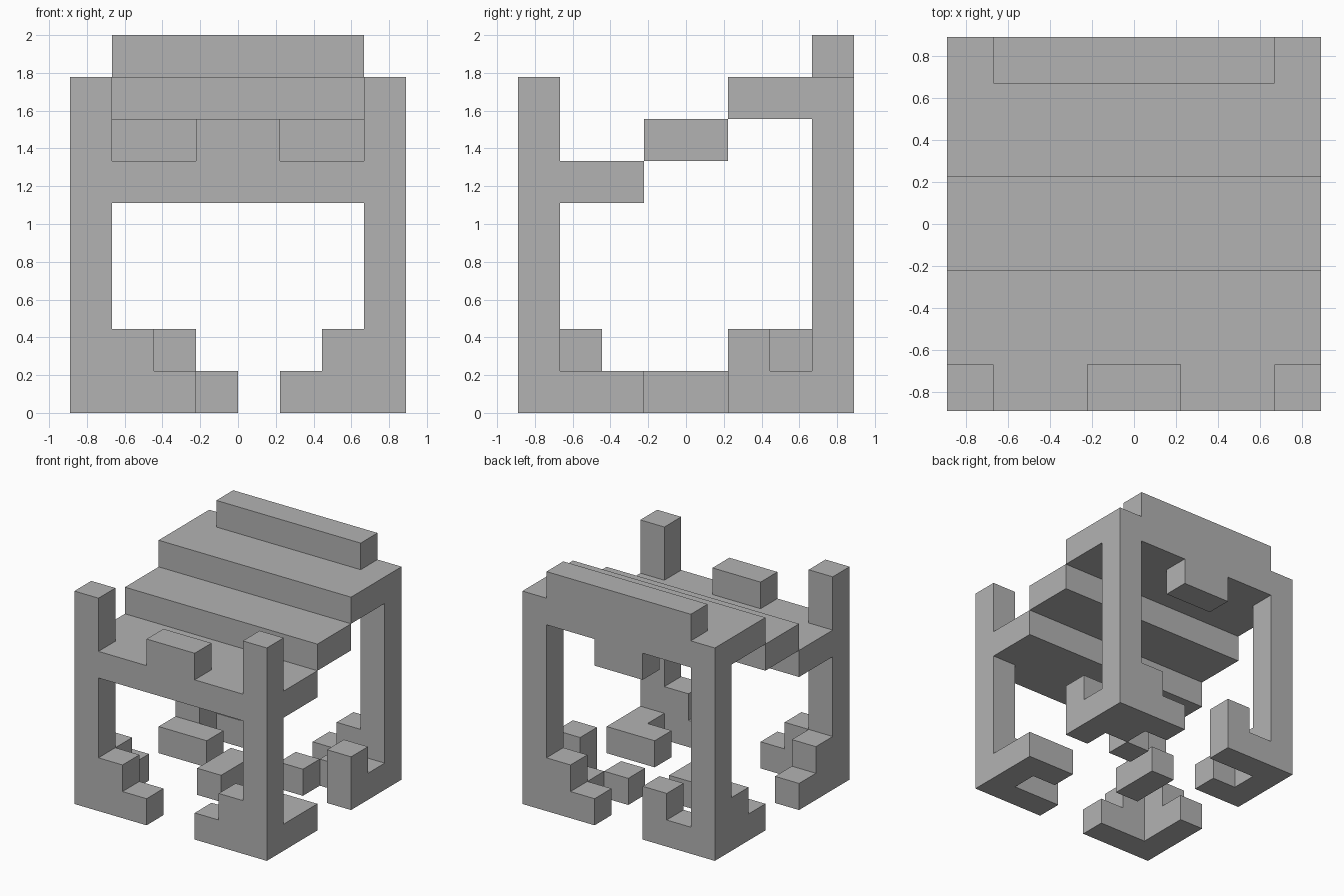
import bpy
import bmesh
from itertools import product
from mathutils import Vector

cube = bpy.data.objects.get("Cube")
if cube:
    bpy.data.objects.remove(cube, do_unlink=True)

UNIT = 2 / 9              # one block; the model is 8 x 8 x 9 blocks
ORIGIN = Vector((-4, -4, 0))

grey = bpy.data.materials.new("plain grey")
grey.use_nodes = True
GREY = (0.45, 0.45, 0.45, 1)
grey.diffuse_color = GREY
grey.node_tree.nodes["Principled BSDF"].inputs["Base Color"].default_value = GREY


def block(x, y, z):
    """Cells of a box; each axis is one index or an inclusive (first, last) pair."""
    spans = [(a, a) if isinstance(a, int) else a for a in (x, y, z)]
    return set(product(*(range(lo, hi + 1) for lo, hi in spans)))


END = (0, 7)
MID = (3, 4)
parts = {
    # roof: three rising steps with a ridge and two middle tabs
    "front_step": block(END, (0, 2), 5),
    "middle_step": block(END, MID, 6),
    "back_step": block(END, (5, 7), 7),
    "back_ridge": block((1, 6), 7, 8),
    "front_tab": block(MID, 0, 6),
    "back_tab": block(MID, 7, 6),
    # feet: L-shaped, with stepped, notched or hooked arms
    "front_right_foot": block((0, 2), 0, 0) | block(0, (0, 2), 0)
    | block(1, 0, 1) | block(0, 1, 1),
    "front_left_foot": block((5, 7), 0, 0) | block(7, (0, 2), 0)
    | block(6, 0, 1) | block(6, 2, 0),
    "back_left_foot": block((5, 7), 7, 0) | block(7, (5, 7), 0)
    | block(6, 7, 1) | block(7, 5, 1) | block(6, 6, 0),
    "back_right_foot": block((0, 2), 7, 0) | block(0, (5, 7), 0)
    | block(0, 6, 1) | block(2, 7, 1) | block(1, 5, 0),
    # loose floor blocks
    "floor_bar": block(3, MID, 0),
    "floor_block": block(5, 5, 0),
}
# corner posts
for side, x in (("right", 0), ("left", 7)):
    for end, y in (("front", 0), ("back", 7)):
        parts[f"{end}_{side}_post"] = block(x, y, END)

# every cell belongs to one part only
taken = set()
for name in parts:
    parts[name] -= taken
    taken |= parts[name]


def build(name, cells):
    """Make a mesh from the outer faces of the cells."""
    bm = bmesh.new()
    for cell in sorted(cells):
        centre = Vector(cell) + Vector((0.5, 0.5, 0.5)) + ORIGIN
        for axis, sign in product(range(3), (-1, 1)):
            near = list(cell)
            near[axis] += sign
            if tuple(near) in taken:
                continue
            n, u = Vector(), Vector()
            n[axis] = sign / 2
            u[(axis + 1) % 3] = 0.5
            v = (n * 2).cross(u)
            ring = (-u - v, u - v, u + v, v - u)
            bm.faces.new([bm.verts.new((centre + n + c) * UNIT) for c in ring])
    bmesh.ops.remove_doubles(bm, verts=bm.verts, dist=0.001)
    bmesh.ops.dissolve_limit(bm, angle_limit=0.01, verts=bm.verts, edges=bm.edges)
    mesh = bpy.data.meshes.new(name)
    bm.to_mesh(mesh)
    bm.free()
    mesh.materials.append(grey)
    bpy.context.collection.objects.link(bpy.data.objects.new(name, mesh))


for name, cells in parts.items():
    build(name, cells)
